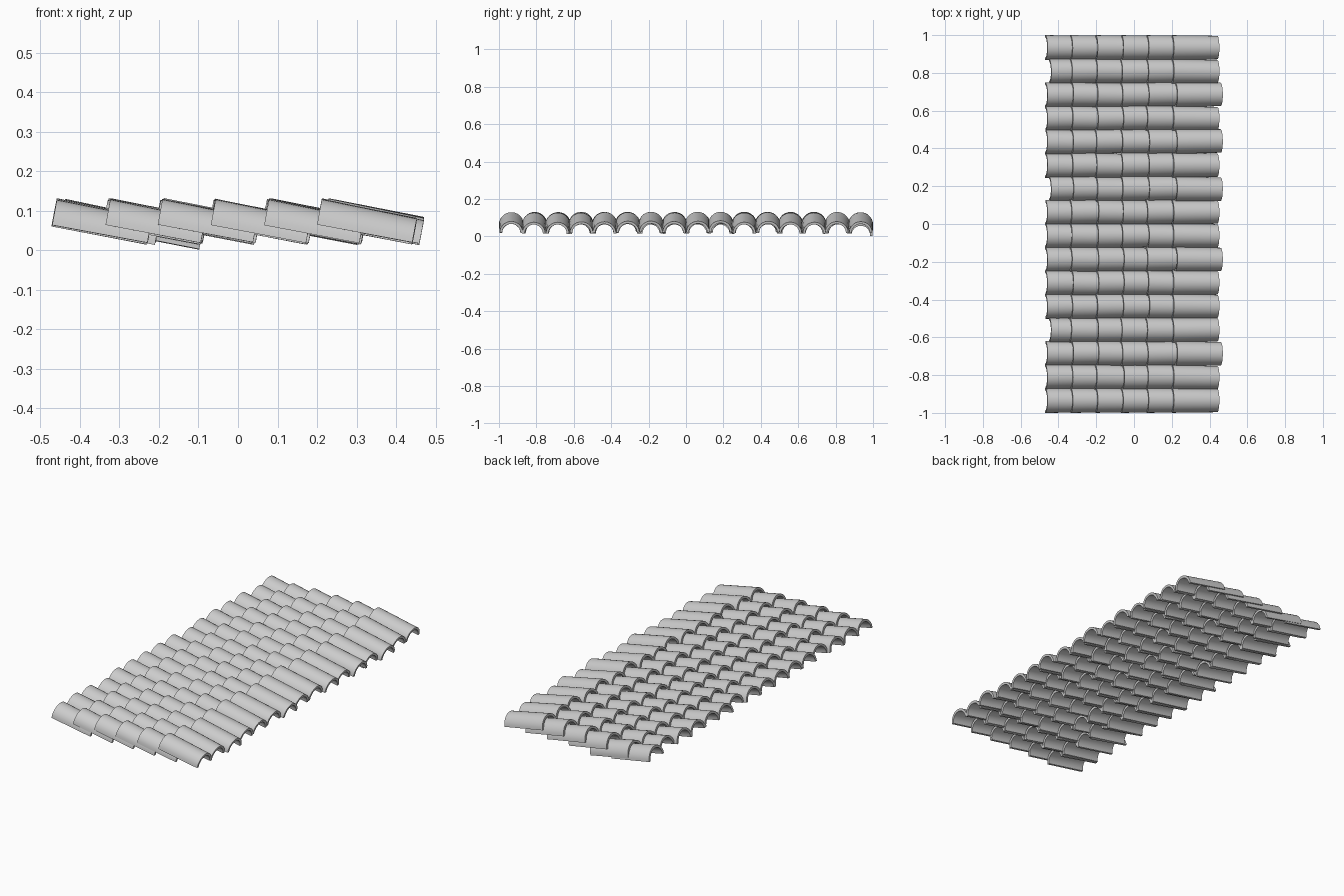
import bpy
import bmesh
import math
import random

random.seed(4)
if "Cube" in bpy.data.objects:
    bpy.data.objects.remove(bpy.data.objects["Cube"])

ROWS, COLUMNS = 6, 16
LENGTH, THICKNESS = 0.245, 0.013
RADIUS_HIGH, RADIUS_LOW = 0.066, 0.062
PITCH = 0.185

clay = bpy.data.materials.new("light grey clay")
clay.use_nodes = True
grey = (0.6, 0.6, 0.6, 1)
clay.diffuse_color = grey
clay.node_tree.nodes["Principled BSDF"].inputs["Base Color"].default_value = grey


def barrel_tile_mesh(segments=14):
    """Half-round tile running along +x from its high end."""
    bm = bmesh.new()
    loops = []
    for x, radius in ((0, RADIUS_HIGH), (LENGTH, RADIUS_LOW)):
        angles = [math.pi * i / segments for i in range(segments + 1)]
        outline = [(radius, a) for a in angles]
        outline += [(radius - THICKNESS, a) for a in reversed(angles)]
        loops.append([bm.verts.new((x, r * math.cos(a), r * math.sin(a)))
                      for r, a in outline])
    high, low = loops
    count = len(high)
    for i in range(count):
        j = (i + 1) % count
        bm.faces.new((high[i], high[j], low[j], low[i]))
    # End rims between the outer and inner arcs
    for ring in loops:
        for i in range(segments):
            bm.faces.new((ring[i], ring[i + 1],
                          ring[count - 2 - i], ring[count - 1 - i]))
    bmesh.ops.recalc_face_normals(bm, faces=bm.faces)
    for face in bm.faces:
        face.smooth = True
    for edge in bm.edges:
        edge.smooth = edge.calc_face_angle(0) < math.radians(40)
    mesh = bpy.data.meshes.new("barrel_tile")
    bm.to_mesh(mesh)
    bm.free()
    mesh.materials.append(clay)
    return mesh


tile_mesh = barrel_tile_mesh()
pulled_out = {2, 6, 9, 11, 13}   # columns whose lowest tile hangs further out
pushed_in = {3, 9, 14}           # columns whose highest tile starts later
half_span = 1 - RADIUS_HIGH

# Overlapping courses of tiles, each laid slightly unevenly
for column in range(COLUMNS):
    at_edge = column in (0, COLUMNS - 1)
    wobble = 0.25 if at_edge else 1.0
    for row in range(ROWS):
        x = -0.47 + 0.134 * row
        y = -half_span + 2 * half_span * column / (COLUMNS - 1)
        z = 0.064
        if row == ROWS - 1 and column in pulled_out:
            x += 0.018
        if row == 0 and column in pushed_in:
            x += 0.02
        roll = random.uniform(-0.05, 0.05) * wobble
        pitch = PITCH + random.uniform(-0.01, 0.01) * wobble
        yaw = random.uniform(-0.015, 0.015) * wobble
        if 0 < row < ROWS - 1:
            x += random.uniform(-0.006, 0.006) * wobble
        y += random.uniform(-0.002, 0.002) * wobble
        z += random.uniform(-0.003, 0.003) * wobble
        # One slipped tile on the far edge
        if row == 1 and column == COLUMNS - 1:
            roll, pitch, z = -0.12, PITCH + 0.01, z - 0.007
        tile = bpy.data.objects.new(f"roof_tile_{row + 1}_{column + 1}", tile_mesh)
        tile.location = (x, y, z)
        tile.rotation_euler = (roll, pitch, yaw)
        bpy.context.collection.objects.link(tile)
